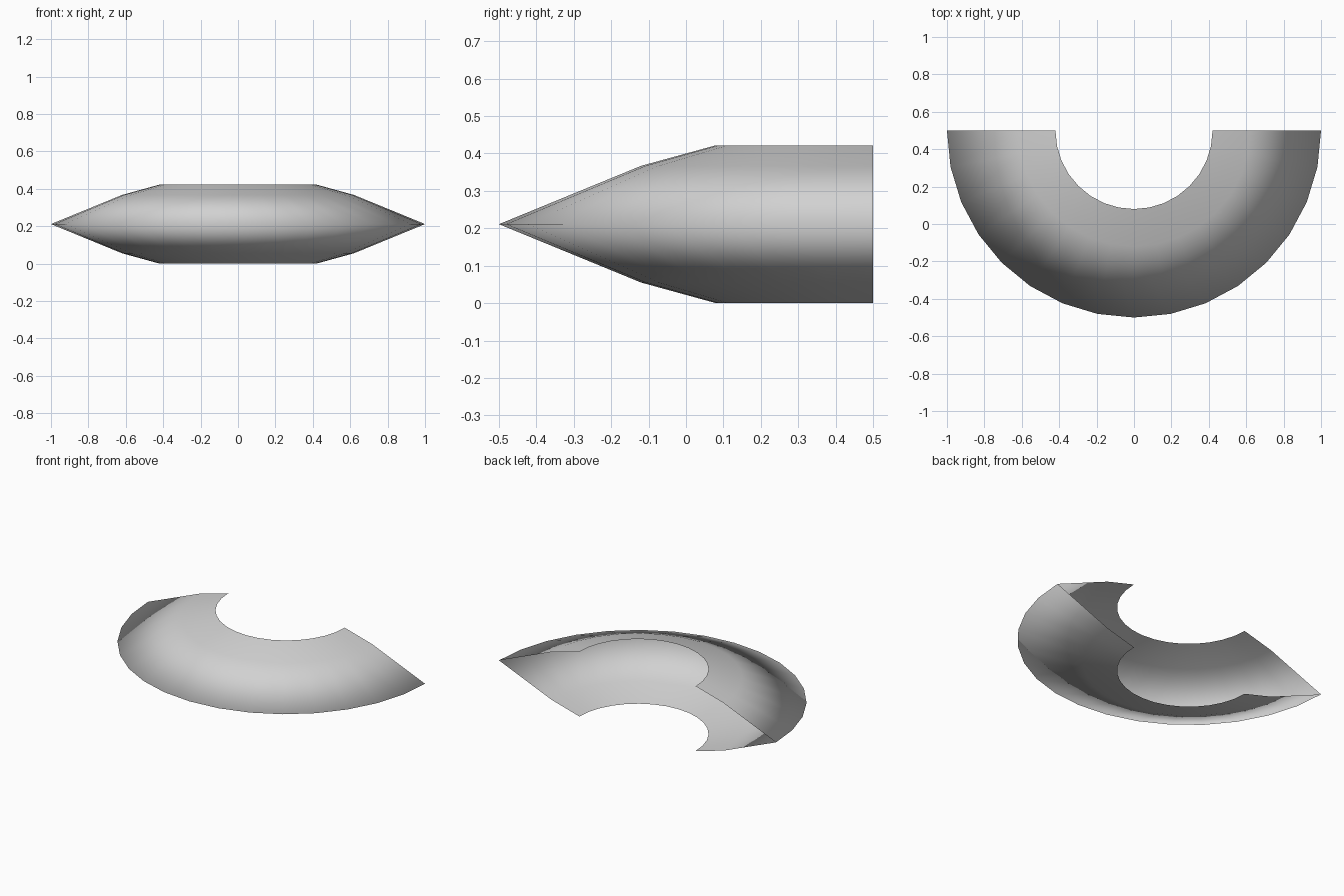
import bpy, bmesh
from math import pi
from mathutils import Matrix

cube = bpy.data.objects.get("Cube")
if cube:
    bpy.data.objects.remove(cube, do_unlink=True)

# Plain grey surface
grey = bpy.data.materials.new("light_grey")
grey.use_nodes = True
colour = (0.64, 0.64, 0.64, 1)
grey.diffuse_color = colour
grey.node_tree.nodes["Principled BSDF"].inputs["Base Color"].default_value = colour

# Cross-section (radius, height): top inner lip, outer rim, bottom inner lip
MID = 0.211
upper = [(0.42, 0.211), (0.62, 0.156)]
profile = ([(r, MID + h) for r, h in upper] + [(1.0, MID)]
           + [(r, MID - h) for r, h in reversed(upper)])

# Open half ring: sweep the section half a turn around the back centre
bm = bmesh.new()
verts = [bm.verts.new((-r, 0.5, z)) for r, z in profile]
edges = [bm.edges.new(pair) for pair in zip(verts, verts[1:])]
bmesh.ops.spin(bm, geom=verts + edges, cent=(0, 0.5, 0), axis=(0, 0, 1),
               angle=pi, steps=16, use_duplicate=False)

# Turn the faces outward, judged by an upper face
bm.normal_update()
top_face = max(bm.faces, key=lambda f: f.calc_center_median().z)
if top_face.normal.z < 0:
    bmesh.ops.reverse_faces(bm, faces=bm.faces[:])

for face in bm.faces:
    face.smooth = True

mesh = bpy.data.meshes.new("half_ring_shell")
bm.to_mesh(mesh)
bm.free()
mesh.materials.append(grey)
shell = bpy.data.objects.new("half_ring_shell", mesh)
bpy.context.collection.objects.link(shell)
